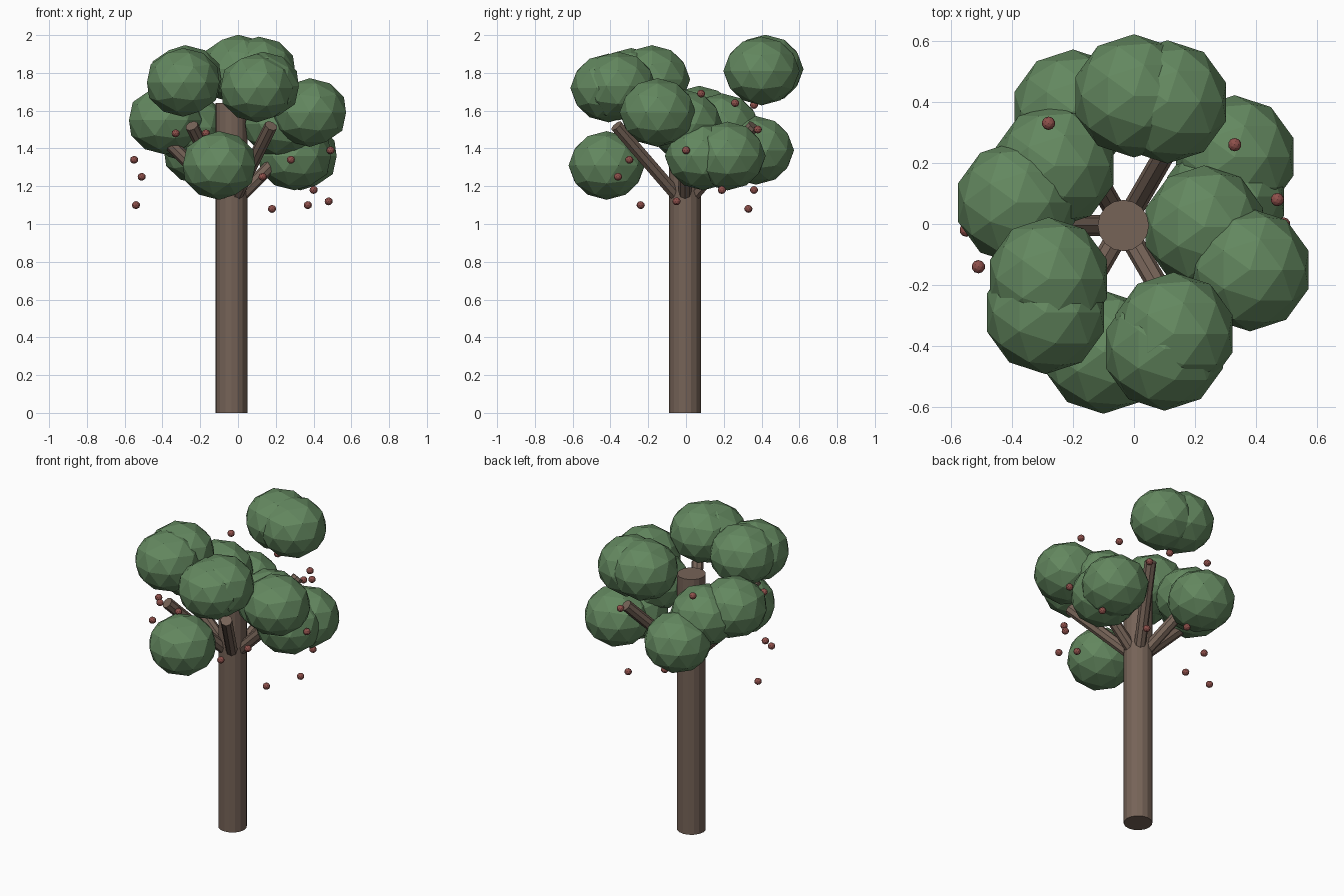
import bpy
from math import cos, sin, pi
from mathutils import Vector

default_cube = bpy.data.objects.get("Cube")
if default_cube:
    bpy.data.objects.remove(default_cube, do_unlink=True)


def make_material(name, colour):
    material = bpy.data.materials.new(name)
    material.use_nodes = True
    rgba = (*colour, 1.0)
    material.diffuse_color = rgba
    shader = next(n for n in material.node_tree.nodes if n.type == "BSDF_PRINCIPLED")
    shader.inputs["Base Color"].default_value = rgba
    return material


bark = make_material("brown bark", (0.18, 0.125, 0.096))
leaf = make_material("leaf green", (0.125, 0.245, 0.115))
berry_red = make_material("berry red", (0.27, 0.08, 0.07))


def finish(name, material):
    part = bpy.context.object
    part.name = name
    part.data.materials.append(material)
    return part


def rod(name, start, end, radius, sides, material):
    """Straight cylinder between two points."""
    start, end = Vector(start), Vector(end)
    axis = end - start
    bpy.ops.mesh.primitive_cylinder_add(
        vertices=sides, radius=radius, depth=axis.length,
        location=(start + end) / 2,
        rotation=axis.to_track_quat("Z", "Y").to_euler())
    return finish(name, material)


def ball(name, centre, radius, flatten, material):
    """Faceted ball, slightly flattened in height."""
    bpy.ops.mesh.primitive_ico_sphere_add(subdivisions=2, radius=radius, location=centre)
    bpy.context.object.scale.z = flatten
    return finish(name, material)


# Trunk
trunk_x, trunk_y = -0.035, -0.005
rod("trunk", (trunk_x, trunk_y, 0), (trunk_x, trunk_y, 1.64), 0.084, 16, bark)

# Ring of six branches rising at a slant from the trunk
reach = 0.42
for i in range(6):
    angle = i * pi / 3
    tip = (trunk_x + reach * cos(angle), trunk_y + reach * sin(angle), 1.52)
    rod(f"branch_{i + 1}", (trunk_x, trunk_y, 1.1), tip, 0.035, 8, bark)

# Foliage clumps
clumps = [
    (0, 0.42, 1.82), (0.11, 0.4, 1.81),            # high back pair
    (0.33, 0.22, 1.36), (0.3, 0.09, 1.36),         # low left pair
    (0.23, -0.01, 1.53), (0.38, -0.15, 1.59),      # middle left pair
    (0.13, -0.36, 1.73), (0.1, -0.41, 1.72),       # high front pair
    (-0.1, -0.42, 1.31),                           # low front
    (-0.28, -0.18, 1.765), (-0.29, -0.29, 1.75),   # high right pair
    (-0.385, 0.07, 1.55), (-0.26, 0.19, 1.51),     # middle right pair
    (-0.2, 0.37, 1.39),                            # low back
]
for i, centre in enumerate(clumps):
    ball(f"foliage_{i + 1}", centre, 0.202, 0.9, leaf)

# Berries scattered around the crown
berries = [
    (-0.55, -0.02, 1.34), (-0.51, -0.14, 1.25), (-0.54, 0.04, 1.1),
    (-0.33, -0.32, 1.48), (-0.17, -0.36, 1.48), (0.28, -0.3, 1.34),
    (0.13, -0.36, 1.25), (0.18, 0.33, 1.08), (0.37, -0.24, 1.1),
    (0.4, 0.19, 1.18), (0.48, -0.05, 1.12), (0.49, 0, 1.39),
    (0.47, 0.08, 1.69), (0.33, 0.26, 1.64), (0.03, 0.36, 1.63),
    (-0.28, 0.33, 1.69), (-0.1, 0.36, 1.18), (0.2, 0.38, 1.5),
]
for i, centre in enumerate(berries):
    ball(f"berry_{i + 1}", centre, 0.022, 0.95, berry_red)
